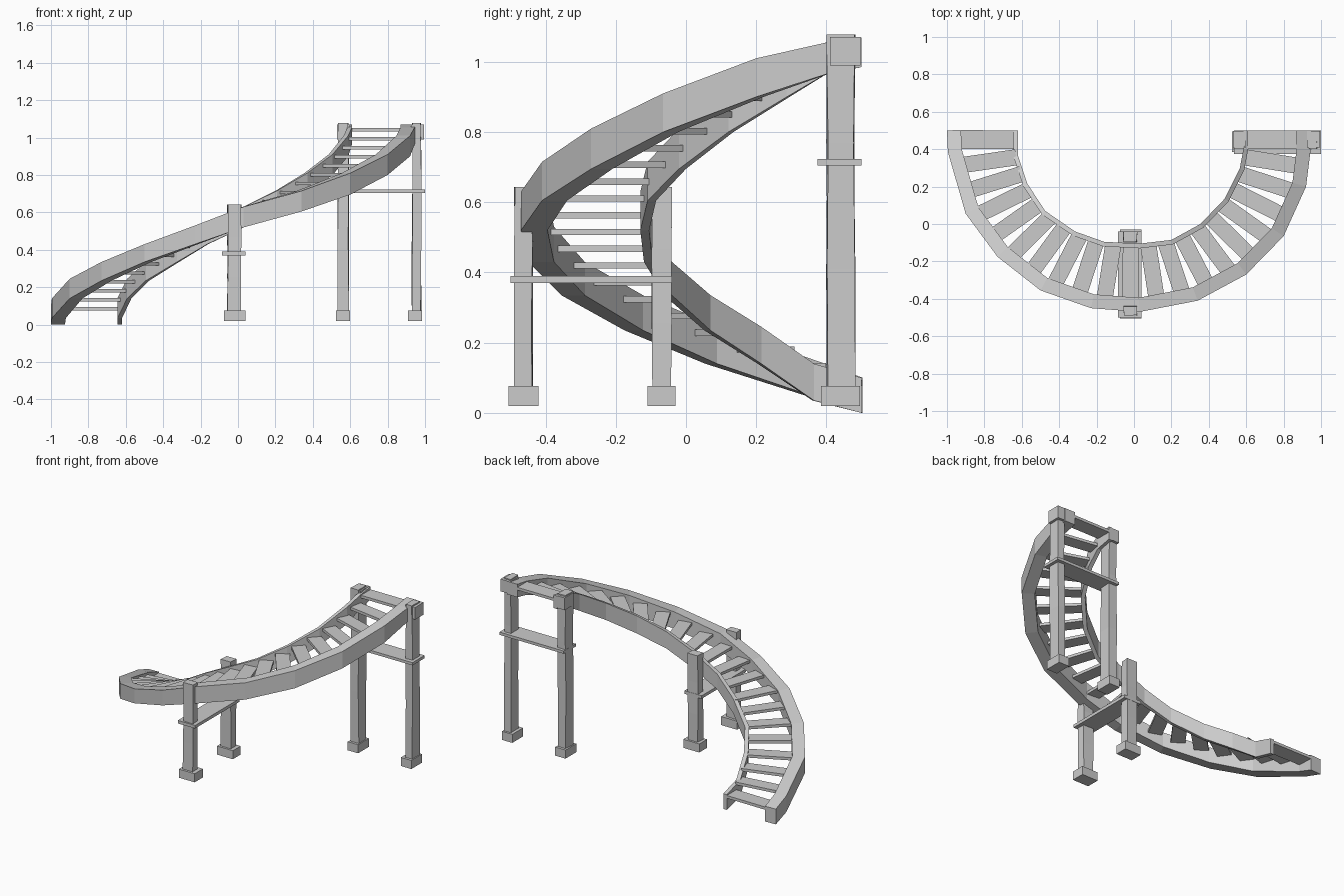
import bpy, bmesh, random
from mathutils import Vector

if "Cube" in bpy.data.objects:
    bpy.data.objects.remove(bpy.data.objects["Cube"])

random.seed(4)

# Plan curves of the two stringers, plus shared bottom / top heights
OUTER = [(-1, .5), (-.995, .385), (-.9, .055), (-.73, -.175), (-.5, -.355), (-.23, -.45), (.03, -.47),
         (.34, -.41), (.6, -.27), (.8, -.065), (.92, .2), (.945, .4), (.945, .5)]
INNER = [(-.62, .5), (-.62, .365), (-.57, .215), (-.475, .07), (-.315, -.04), (-.16, -.095), (.03, -.105),
         (.2, -.085), (.355, 0), (.485, .135), (.565, .295), (.585, .4), (.585, .5)]
BOT = [0, .035, .14, .235, .335, .43, .52, .605, .695, .80, .90, .965, .985]
TOP = [.1, .14, .245, .335, .43, .53, .63, .715, .81, .91, 1.01, 1.055, 1.07]


def make(name, bm):
    bmesh.ops.recalc_face_normals(bm, faces=bm.faces)
    me = bpy.data.meshes.new(name)
    bm.to_mesh(me)
    bm.free()
    ob = bpy.data.objects.new(name, me)
    bpy.context.collection.objects.link(ob)
    return ob


def loft(name, rings):
    """Skin a list of four-point rings and cap both ends."""
    bm = bmesh.new()
    vs = [[bm.verts.new(p) for p in r] for r in rings]
    for a, b in zip(vs, vs[1:]):
        for i in range(4):
            j = (i + 1) % 4
            bm.faces.new((a[i], a[j], b[j], b[i]))
    bm.faces.new(vs[0])
    bm.faces.new(vs[-1])
    return make(name, bm)


def rect(x0, x1, y0, y1, z, jit=0):
    r = lambda: random.uniform(-jit, jit)
    return [(x + r(), y + r(), z) for x, y in ((x0, y0), (x1, y0), (x1, y1), (x0, y1))]


def box(name, x0, x1, y0, y1, z0, z1):
    return loft(name, [rect(x0, x1, y0, y1, z0), rect(x0, x1, y0, y1, z1)])


def offset(pts, d):
    """Shift a plan curve to its left by d with mitred corners."""
    P = [Vector(p) for p in pts]
    out = []
    for i, p in enumerate(P):
        a = (P[i] - P[i - 1]).normalized() if i else (P[1] - P[0]).normalized()
        b = (P[i + 1] - P[i]).normalized() if i < len(P) - 1 else a
        n = Vector((-(a + b).y, (a + b).x)).normalized()
        out.append(p + n * d / n.dot(Vector((-a.y, a.x))))
    return out


def stringer(name, pts, d):
    rings = []
    for p, q, b, t in zip(pts, offset(pts, d), BOT, TOP):
        rings.append([(p[0], p[1], b), (q[0], q[1], b), (q[0], q[1], t), (p[0], p[1], t)])
    return loft(name, rings)


def along(pts, s):
    """Point at arc length fraction s, starting and ending 0.05 from the ends."""
    P = [Vector(p) for p in pts]
    total = sum((b - a).length for a, b in zip(P, P[1:]))
    d = .05 + s * (total - .1)
    for a, b in zip(P, P[1:]):
        L = (b - a).length
        if d <= L:
            return a.lerp(b, d / L)
        d -= L
    return P[-1]


# Stringers
stringer("outer_stringer", OUTER, .075)
stringer("inner_stringer", INNER, -.025)

# Treads, radiating between the stringers
N = 21
outer_mid, inner_mid = offset(OUTER, .05), offset(INNER, -.012)
for i in range(N):
    s = i / (N - 1)
    a, b = along(inner_mid, s), along(outer_mid, s)
    w = .05 if i in (0, N - 1) else .043
    u = (b - a).normalized()
    n = Vector((-u.y, u.x)) * w
    z = .085 + .0478 * i
    plan = [a - n, b - n, b + n, a + n]
    loft(f"tread_{i + 1}", [[(p.x, p.y, z + h) for p in plan] for h in (-.009, .009)])


# Posts with hand-hewn unevenness and square feet
def post(name, x0, x1, y0, y1, top, foot):
    zs = [.05, .05 + (top - .05) * .35, .05 + (top - .05) * .7, top]
    loft(name, [rect(x0, x1, y0, y1, z, .003) for z in zs])
    box(name + "_foot", *foot, .02, .076)


post("front_outer_post", -.056, .016, -.488, -.438, .643, (-.075, .04, -.505, -.42))
post("front_inner_post", -.056, .016, -.096, -.042, .643, (-.075, .04, -.11, -.03))
post("back_inner_post", .535, .592, .402, .48, 1.078, (.525, .6, .384, .495))
post("back_outer_post", .93, .978, .402, .48, 1.078, (.91, .985, .384, .495))

# Cross boards tying each pair of posts
box("front_cross_board", -.085, .04, -.5, -.04, .37, .39)
box("back_cross_board", .535, 1.0, .375, .5, .705, .723)

# Short end blocks where the stringers meet the back posts
box("back_outer_block", .925, .995, .41, .497, .99, 1.07)
box("back_inner_block", .53, .6, .41, .497, .99, 1.07)
